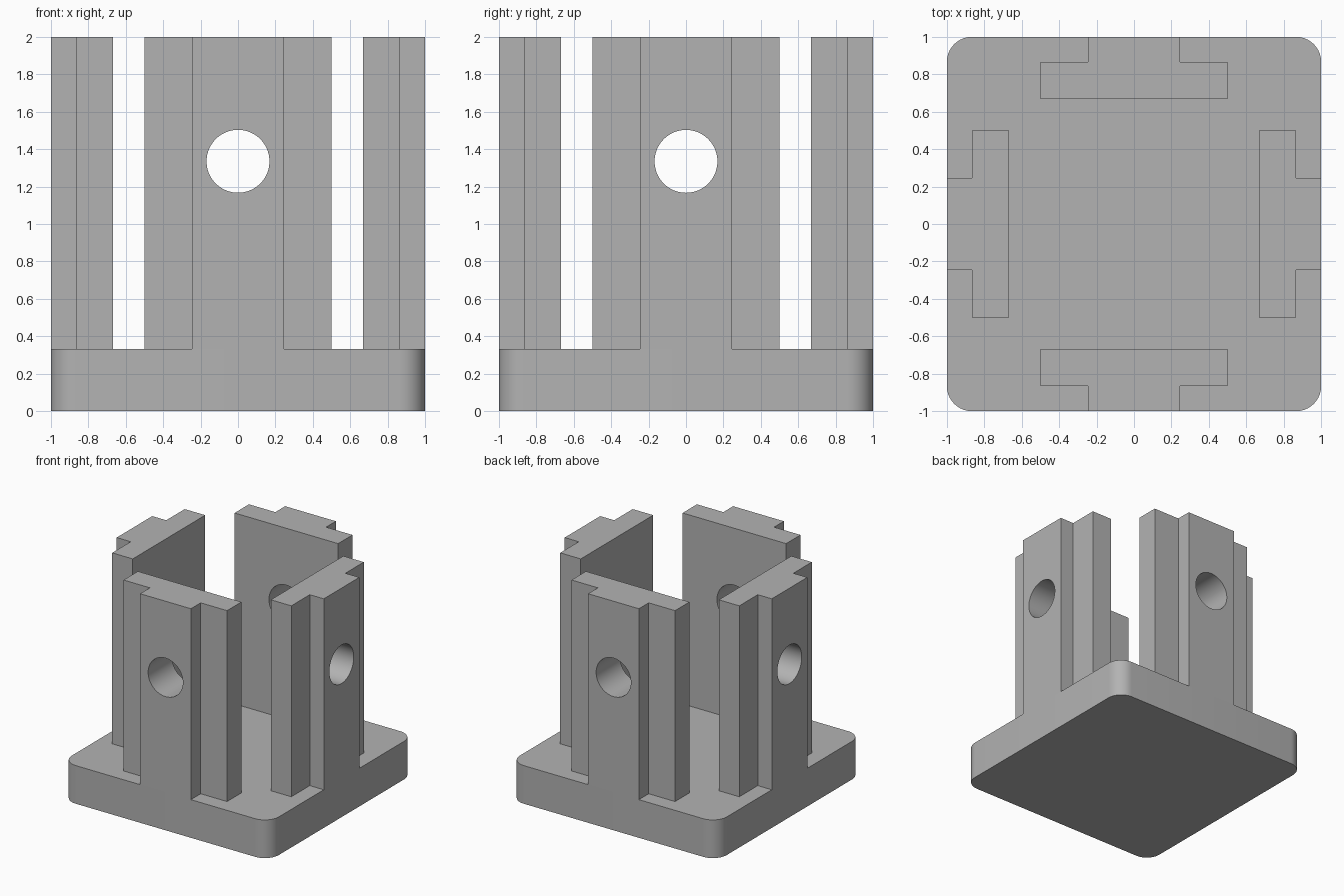
import bpy, bmesh
from math import cos, sin, pi, radians

default_cube = bpy.data.objects.get("Cube")
if default_cube:
    bpy.data.objects.remove(default_cube, do_unlink=True)

BASE_TOP, TOP = 0.333, 2.0
HOLE_Z, HOLE_RADIUS = 1.335, 0.168
CORNER = 0.135

grey = bpy.data.materials.new("plain grey")
grey.use_nodes = True
grey.diffuse_color = (0.45, 0.45, 0.45, 1)
grey.node_tree.nodes["Principled BSDF"].inputs["Base Color"].default_value = (0.45, 0.45, 0.45, 1)


def extrude_outline(name, outline, bottom, top):
    """Solid prism from an anticlockwise outline."""
    bm = bmesh.new()
    face = bm.faces.new([bm.verts.new((x, y, bottom)) for x, y in outline])
    new = bmesh.ops.extrude_face_region(bm, geom=[face])["geom"]
    verts = [v for v in new if isinstance(v, bmesh.types.BMVert)]
    bmesh.ops.translate(bm, vec=(0, 0, top - bottom), verts=verts)
    bmesh.ops.recalc_face_normals(bm, faces=bm.faces)
    mesh = bpy.data.meshes.new(name)
    bm.to_mesh(mesh)
    bm.free()
    mesh.materials.append(grey)
    obj = bpy.data.objects.new(name, mesh)
    bpy.context.collection.objects.link(obj)
    return obj


def select_only(obj):
    bpy.ops.object.select_all(action='DESELECT')
    obj.select_set(True)
    bpy.context.view_layer.objects.active = obj


def smooth(obj):
    select_only(obj)
    bpy.ops.object.shade_smooth_by_angle(angle=radians(30))


# Base plate with rounded vertical corners
STEPS = 10
outline = []
for quarter, (sx, sy) in enumerate([(1, 1), (-1, 1), (-1, -1), (1, -1)]):
    for step in range(STEPS + 1):
        a = (quarter + step / STEPS) * pi / 2
        outline.append((sx * (1 - CORNER) + CORNER * cos(a),
                        sy * (1 - CORNER) + CORNER * sin(a)))
smooth(extrude_outline("base_plate", outline, 0, BASE_TOP))

# Front wall: T-shaped section, wide inner slab and narrow outer rib
half = [(0.245, -1), (0.245, -0.865), (0.5, -0.865), (0.5, -0.667)]
section = half + [(-x, y) for x, y in reversed(half)]
front_wall = extrude_outline("front_wall", section, BASE_TOP, TOP)

# Round hole through the wall
bpy.ops.mesh.primitive_cylinder_add(vertices=64, radius=HOLE_RADIUS, depth=1,
                                    location=(0, -0.85, HOLE_Z),
                                    rotation=(pi / 2, 0, 0))
cutter = bpy.context.object
cutter.name = "hole_cutter"
cutter.hide_render = True
cutter.data.materials.append(grey)
select_only(front_wall)
cut = front_wall.modifiers.new("hole", 'BOOLEAN')
cut.operation, cut.solver, cut.object = 'DIFFERENCE', 'EXACT', cutter
bpy.ops.object.modifier_apply(modifier=cut.name)
bpy.data.objects.remove(cutter, do_unlink=True)
smooth(front_wall)

# Same wall on the other three sides
for turn, name in enumerate(["left_wall", "back_wall", "right_wall"], 1):
    wall = bpy.data.objects.new(name, front_wall.data)
    wall.rotation_euler.z = turn * pi / 2
    bpy.context.collection.objects.link(wall)
